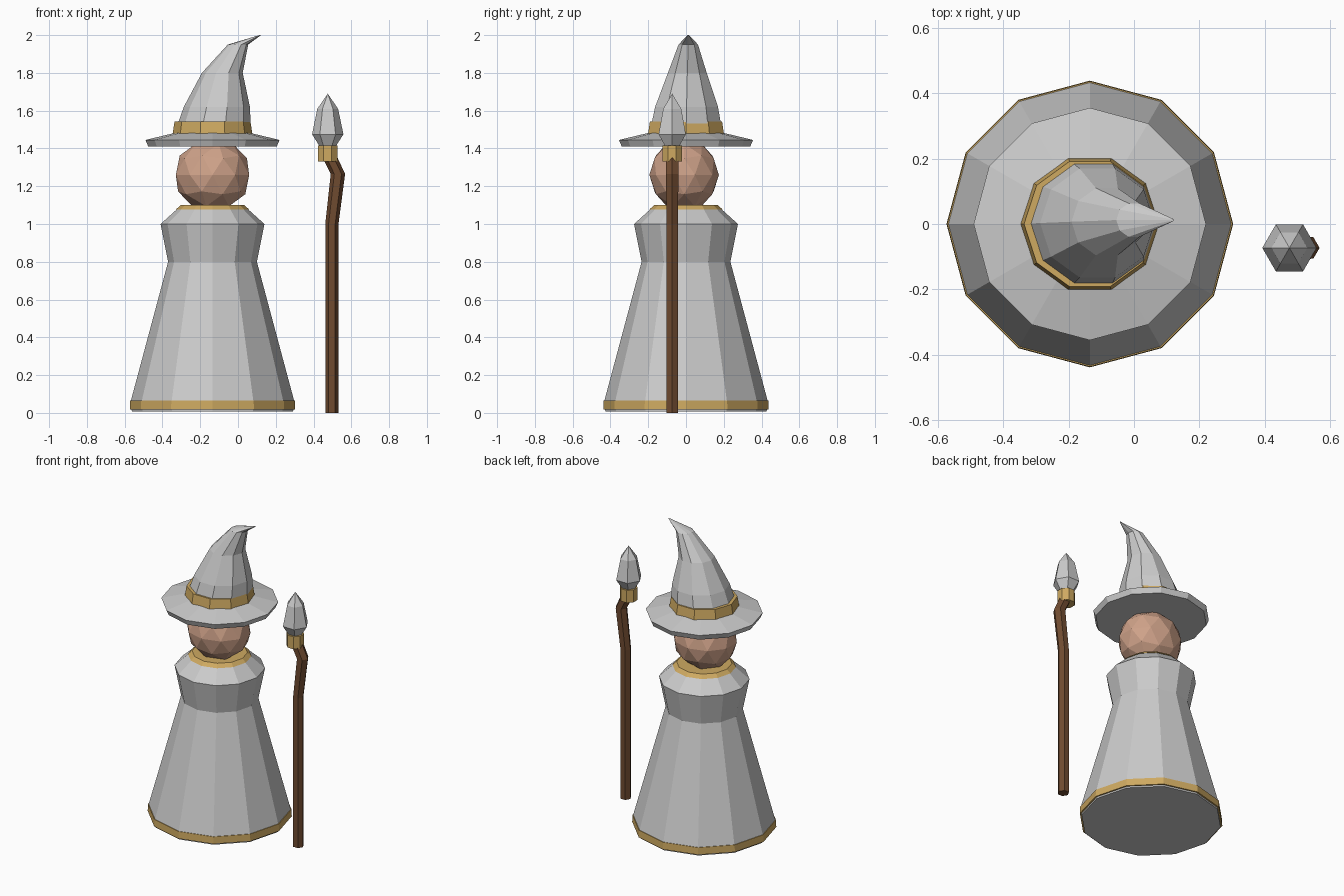
import bpy, bmesh, math
from mathutils import Matrix

if "Cube" in bpy.data.objects:
    bpy.data.objects.remove(bpy.data.objects["Cube"])


def material(name, rgb):
    m = bpy.data.materials.new(name)
    m.diffuse_color = (*rgb, 1)
    m.use_nodes = True
    m.node_tree.nodes["Principled BSDF"].inputs["Base Color"].default_value = m.diffuse_color
    return m


GOLD = material("gold", (0.62, 0.40, 0.12))
WOOD = material("wood", (0.16, 0.07, 0.03))
SKIN = material("skin", (0.62, 0.36, 0.25))


def finish(name, bm, mat):
    bmesh.ops.recalc_face_normals(bm, faces=bm.faces)
    me = bpy.data.meshes.new(name)
    bm.to_mesh(me)
    bm.free()
    ob = bpy.data.objects.new(name, me)
    bpy.context.collection.objects.link(ob)
    if mat:
        me.materials.append(mat)
    return ob


def loft(name, rings, sides, mat=None, turn=0.0):
    """Capped skin through horizontal rings given as (x, y, z, radius)."""
    bm = bmesh.new()
    loops = []
    for x, y, z, r in rings:
        if r == 0:
            loops.append([bm.verts.new((x, y, z))] * sides)
            continue
        angles = [turn + math.tau * i / sides for i in range(sides)]
        loops.append([bm.verts.new((x + r * math.cos(a), y + r * math.sin(a), z)) for a in angles])
    for lo, hi in zip(loops, loops[1:]):
        for i in range(sides):
            j = (i + 1) % sides
            bm.faces.new(dict.fromkeys((lo[i], lo[j], hi[j], hi[i])))
    for end in (loops[0], loops[-1]):
        if len(set(end)) > 2:
            bm.faces.new(end)
    return finish(name, bm, mat)


CX = -0.135


def lathe(name, profile, sides, mat=None):
    return loft(name, [(CX, 0, z, r) for r, z in profile], sides, mat)


# Robe with gold hem and collar
lathe("robe", [(0.427, 0.008), (0.432, 0.065), (0.235, 0.8), (0.275, 1.0), (0.175, 1.09)], 12)
lathe("hem_trim", [(0.438, 0.018), (0.436, 0.065)], 12, GOLD)
lathe("collar_trim", [(0.193, 1.078), (0.168, 1.1)], 12, GOLD)

# Head
bm = bmesh.new()
bmesh.ops.create_icosphere(bm, subdivisions=2, radius=1,
                           matrix=Matrix.Translation((CX, -0.01, 1.26)) @ Matrix.Diagonal((0.204, 0.184, 0.195, 1)))
finish("head", bm, SKIN)

# Hat: brim, band and bent cone
lathe("hat_brim", [(0.34, 1.41), (0.355, 1.445), (0.2, 1.482)], 12)
lathe("hat_band", [(0.211, 1.478), (0.201, 1.542)], 10, GOLD)
loft("hat_cone", [(CX, 0, 1.47, 0.205), (-0.112, 0.003, 1.62, 0.175),
                  (-0.083, 0.007, 1.8, 0.108), (0.0, 0.012, 1.95, 0.054),
                  (0.118, 0.012, 2.0, 0.004)], 10)

# Staff with gold ferrule and crystal
SY = -0.073
loft("staff", [(0.497, SY, 0, 0.035), (0.497, SY, 1.0, 0.035),
               (0.529, SY, 1.265, 0.038), (0.478, SY, 1.37, 0.04)], 6, WOOD)
loft("staff_ferrule", [(0.475, SY, 1.332, 0.055), (0.475, SY, 1.415, 0.055)], 8, GOLD, math.pi / 8)
loft("staff_crystal", [(0.475, SY, 1.41, 0.042), (0.475, SY, 1.475, 0.083),
                       (0.475, SY, 1.61, 0.055), (0.475, SY, 1.69, 0)], 6)
